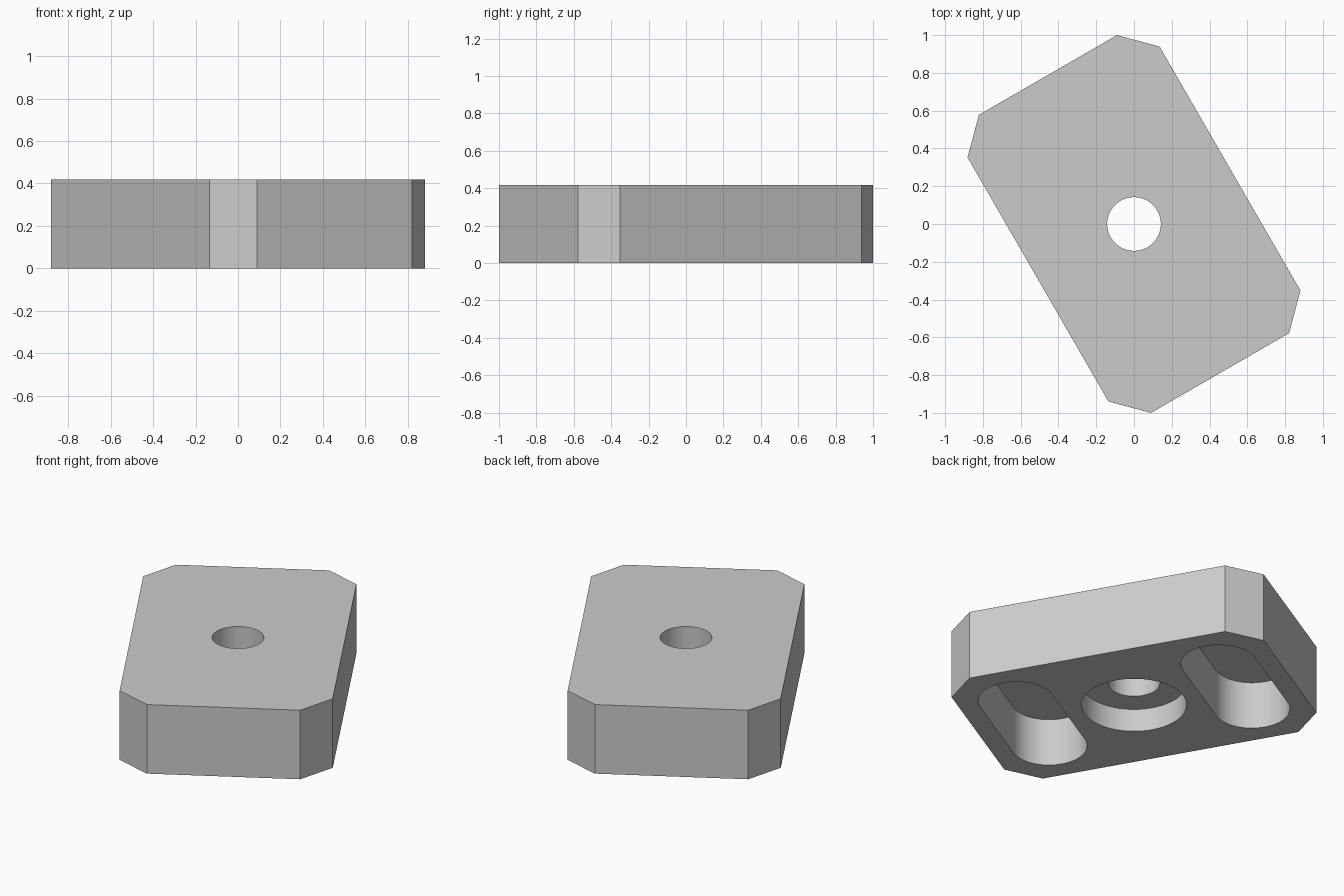
import bpy
import bmesh
from math import sin, cos, pi, radians
from mathutils import Matrix

HALF_WIDTH, HALF_LENGTH, HEIGHT, CHAMFER = 0.587, 0.911, 0.418, 0.165
HOLE_RADIUS = 0.142
BORE_RADIUS, BORE_DEPTH = 0.288, 0.138
SLOT_RADIUS, SLOT_REACH, SLOT_OFFSET, SLOT_DEPTH = 0.209, 0.263, 0.592, 0.287
TURN = Matrix.Rotation(radians(30), 4, 'Z')

if "Cube" in bpy.data.objects:
    bpy.data.objects.remove(bpy.data.objects["Cube"])

grey = bpy.data.materials.new("plain grey")
grey.use_nodes = True
grey.diffuse_color = (0.6, 0.6, 0.6, 1)
grey.node_tree.nodes["Principled BSDF"].inputs["Base Color"].default_value = grey.diffuse_color


def prism(name, outline, bottom, top):
    """Extrude a closed outline between two heights, turned to the plate's angle."""
    bm = bmesh.new()
    face = bm.faces.new([bm.verts.new((x, y, bottom)) for x, y in outline])
    made = bmesh.ops.extrude_face_region(bm, geom=[face])["geom"]
    verts = [v for v in made if isinstance(v, bmesh.types.BMVert)]
    bmesh.ops.translate(bm, verts=verts, vec=(0, 0, top - bottom))
    bmesh.ops.recalc_face_normals(bm, faces=bm.faces)
    bm.transform(TURN)
    mesh = bpy.data.meshes.new(name)
    bm.to_mesh(mesh)
    bm.free()
    mesh.materials.append(grey)
    obj = bpy.data.objects.new(name, mesh)
    bpy.context.collection.objects.link(obj)
    return obj


def stadium(radius, reach=0, offset=0, steps=48):
    """Round-ended slot outline across the width; a circle when reach is zero."""
    points = []
    for side in (1, -1):
        for i in range(steps + (1 if reach else 0)):
            a = pi * i / steps - side * pi / 2
            points.append((side * reach + radius * cos(a), offset + radius * sin(a)))
    return points


# Chamfered rectangular plate
w, l, c = HALF_WIDTH, HALF_LENGTH, CHAMFER
half = [(w, c - l), (w, l - c), (w - c, l), (c - w, l)]
plate = prism("chamfered_plate", half + [(-x, -y) for x, y in half], 0, HEIGHT)

# Through hole, counterbore and two blind slots in the underside
cutters = [
    prism("counterbore_cutter", stadium(BORE_RADIUS), -0.1, BORE_DEPTH),
    prism("hole_cutter", stadium(HOLE_RADIUS), -0.2, HEIGHT + 0.1),
]
for side in (1, -1):
    cutters.append(prism("slot_cutter", stadium(SLOT_RADIUS, SLOT_REACH, side * SLOT_OFFSET),
                         -0.1, SLOT_DEPTH))

bpy.ops.object.select_all(action='DESELECT')
bpy.context.view_layer.objects.active = plate
plate.select_set(True)
for cutter in cutters:
    cutter.hide_render = True
    cut = plate.modifiers.new(cutter.name, 'BOOLEAN')
    cut.operation = 'DIFFERENCE'
    cut.solver = 'EXACT'
    cut.object = cutter
    bpy.ops.object.modifier_apply(modifier=cut.name)
    bpy.data.objects.remove(cutter)

# Smooth the round walls, keep the flat edges crisp
bpy.ops.object.shade_smooth_by_angle(angle=radians(20))
